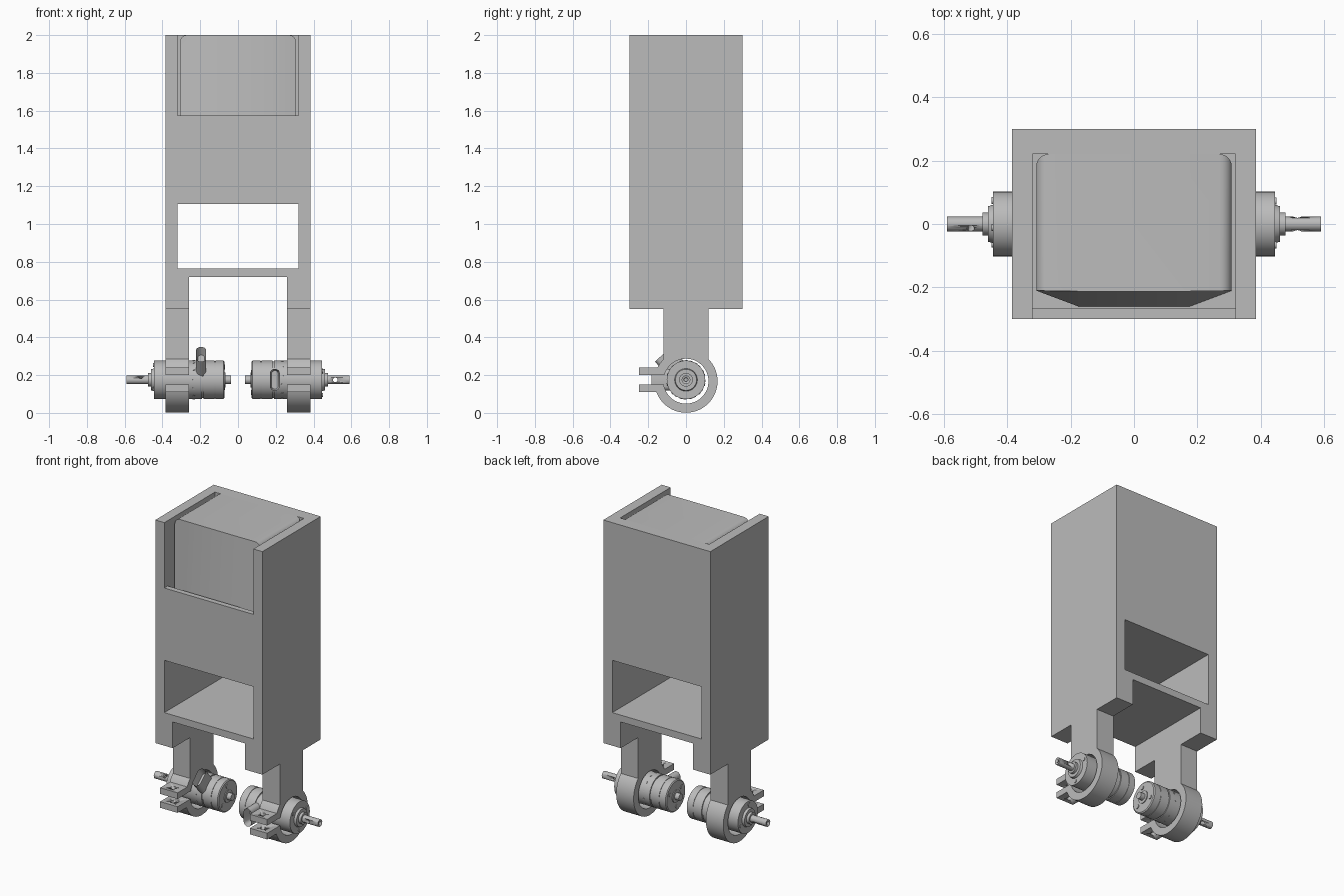
import bpy, bmesh
from math import sin, cos, pi, radians
from mathutils import Matrix, Vector

if "Cube" in bpy.data.objects:
    bpy.data.objects.remove(bpy.data.objects["Cube"])

grey = bpy.data.materials.new("plain grey")
grey.use_nodes = True
grey.diffuse_color = (0.5, 0.5, 0.5, 1)
grey.node_tree.nodes["Principled BSDF"].inputs["Base Color"].default_value = (0.5, 0.5, 0.5, 1)


def finish(name, bm, smooth=False):
    bmesh.ops.recalc_face_normals(bm, faces=bm.faces)
    mesh = bpy.data.meshes.new(name)
    bm.to_mesh(mesh)
    bm.free()
    mesh.materials.append(grey)
    obj = bpy.data.objects.new(name, mesh)
    bpy.context.collection.objects.link(obj)
    if smooth:
        bpy.ops.object.select_all(action="DESELECT")
        obj.select_set(True)
        bpy.context.view_layer.objects.active = obj
        bpy.ops.object.shade_smooth_by_angle(angle=radians(30))
    return obj


def box(name, x, y, z):
    bm = bmesh.new()
    bmesh.ops.create_cube(bm, size=1)
    for v in bm.verts:
        v.co = [a[0] if c < 0 else a[1] for a, c in zip((x, y, z), v.co)]
    return finish(name, bm)


def rod(name, start, end, radius, sides=24):
    start, end = Vector(start), Vector(end)
    axis = end - start
    bm = bmesh.new()
    turn = axis.to_track_quat("Z", "Y").to_matrix().to_4x4()
    bmesh.ops.create_cone(bm, cap_ends=True, segments=sides, radius1=radius, radius2=radius,
                          depth=axis.length, matrix=Matrix.Translation((start + end) / 2) @ turn)
    return finish(name, bm, True)


def prism(bm, points, offset):
    face = bm.faces.new([bm.verts.new(p) for p in points])
    made = bmesh.ops.extrude_face_region(bm, geom=[face])["geom"]
    bmesh.ops.translate(bm, vec=offset, verts=[g for g in made if isinstance(g, bmesh.types.BMVert)])
    return [g for g in made if isinstance(g, bmesh.types.BMFace)][0]


def cut(obj, cutters):
    bpy.context.view_layer.objects.active = obj
    for cutter in cutters:
        mod = obj.modifiers.new("cut", "BOOLEAN")
        mod.operation, mod.solver, mod.object = "DIFFERENCE", "EXACT", cutter
        bpy.ops.object.modifier_apply(modifier=mod.name)
        bpy.data.objects.remove(cutter)


def arc(centre_z, radius, start, end, steps):
    angles = [radians(start + (end - start) * i / steps) for i in range(steps + 1)]
    return [(radius * cos(a), centre_z + radius * sin(a)) for a in angles]


# Housing with window, leg gap and the pocket open to the front and top
housing = box("housing", (-.385, .385), (-.3, .3), (.55, 2))
cut(housing, [
    box("window_cutter", (-.32, .32), (-.5, .5), (.765, 1.105)),
    box("gap_cutter", (-.26, .26), (-.5, .5), (.4, .72)),
    box("pocket_cutter", (-.32, .32), (-.265, .22), (1.3, 2.2)),
    box("opening_cutter", (-.32, .32), (-.5, -.2), (1.575, 2.2)),
])

# Block held in the pocket: its front leans out towards the bottom
bm = bmesh.new()
plan = [(-.308, .22), (-.308, -.21), (-.175, -.26), (.175, -.26), (.308, -.21), (.308, .22)]
top = prism(bm, [(x, y, 1.3) for x, y in plan], (0, 0, .7))
for v in top.verts:
    v.co.y = max(v.co.y, -.212)
rounded = []
for e in bm.edges:
    a, b = (v.co for v in e.verts)
    outer = min(abs(a.x), abs(b.x)) > .3 and a.x * b.x > 0
    back_corner = min(a.y, b.y) > .2
    top_side = min(a.z, b.z) > 1.9
    if outer and (back_corner or top_side):
        rounded.append(e)
bmesh.ops.bevel(bm, geom=rounded, offset=.038, segments=6, profile=.5, affect="EDGES")
finish("pocket_block", bm, True)

# Split clamp legs: one outline in the y-z plane
outline = [(-.12, .55), (.12, .55)]
outline += arc(.168, .167, 44, -159.5, 48)
outline += [(-.25, .11), (-.25, .15)]
outline += arc(.168, .119, -171.2, 164.3, 56)
outline += [(-.25, .2), (-.25, .24)]
outline += arc(.168, .167, 154.3, 136, 5)


def clamp_leg(side, s):
    bm = bmesh.new()
    prism(bm, [(s * .26, y, z) for y, z in outline], (s * .125, 0, 0))
    leg = finish(side + "_clamp_leg", bm, True)
    x = s * .3225
    cut(leg, [rod("bolt_cutter", (x, -.205, .05), (x, -.205, .27), .018)])


# Motor: lathed about the x axis, with the connector turned up by tilt degrees
lathe = [(.037, 0), (.037, .022), (.067, .022), (.067, .04), (.072, .04), (.072, .095), (.077, .102),
         (.12, .102), (.12, .099), (.124, .099), (.124, .102), (.183, .102), (.183, .096),
         (.191, .096), (.191, .102), (.445, .102), (.445, .06), (.46, .056), (.46, .036),
         (.477, .036), (.477, .023), (.59, .023), (.59, 0)]
axis_z = .175


def motor(side, s, tilt):
    t = radians(tilt)
    out = Vector((0, -cos(t), sin(t)))
    along = Vector((0, sin(t), cos(t)))
    centre = Vector((0, 0, axis_z))

    def spot(x, angle, radius):
        return Vector((s * x, 0, 0)) + centre + radius * (cos(angle) * out + sin(angle) * along)

    bm = bmesh.new()
    verts = [bm.verts.new((s * x, 0, axis_z + r)) for x, r in lathe]
    edges = [bm.edges.new(p) for p in zip(verts, verts[1:])]
    bmesh.ops.spin(bm, geom=verts + edges, cent=centre, axis=(1, 0, 0), angle=2 * pi, steps=48)
    bmesh.ops.remove_doubles(bm, verts=bm.verts, dist=.0001)
    body = finish(side + "_motor", bm, True)

    # Cross hole and end hole in the shaft
    cut(body, [rod("pin_cutter", spot(.515, 0, -.05), spot(.515, 0, .05), .012),
               rod("end_cutter", spot(.56, 0, 0), spot(.62, 0, 0), .01)])

    # Hollow oval connector
    bm = bmesh.new()
    oval = []
    for i in range(24):
        a = 2 * pi * (i + .5) / 24
        shift = .031 if sin(a) > 0 else -.031
        oval.append(centre + Vector((s * .195 + .027 * cos(a), 0, 0))
                    + along * (.027 * sin(a) + shift) + out * .06)
    cap = prism(bm, oval, out * .122)
    bmesh.ops.inset_region(bm, faces=[cap], thickness=.009)
    bmesh.ops.translate(bm, vec=out * -.05, verts=cap.verts)
    finish(side + "_connector", bm, True)

    # Screw heads on both ends and a row of studs on the casing
    for i in range(3):
        a = 2 * pi * i / 3 + .6
        rod(side + "_outer_screw", spot(.44, a, .08), spot(.449, a, .08), .011, 16)
        rod(side + "_inner_screw", spot(.08, a, .068), spot(.068, a, .068), .013, 16)
    for i in range(12):
        a = 2 * pi * (i + .5) / 12
        rod(side + "_casing_stud", spot(.235, a, .095), spot(.235, a, .104), .007, 12)


for side, s, tilt in (("left", 1, 0), ("right", -1, 48)):
    clamp_leg(side, s)
    motor(side, s, tilt)
